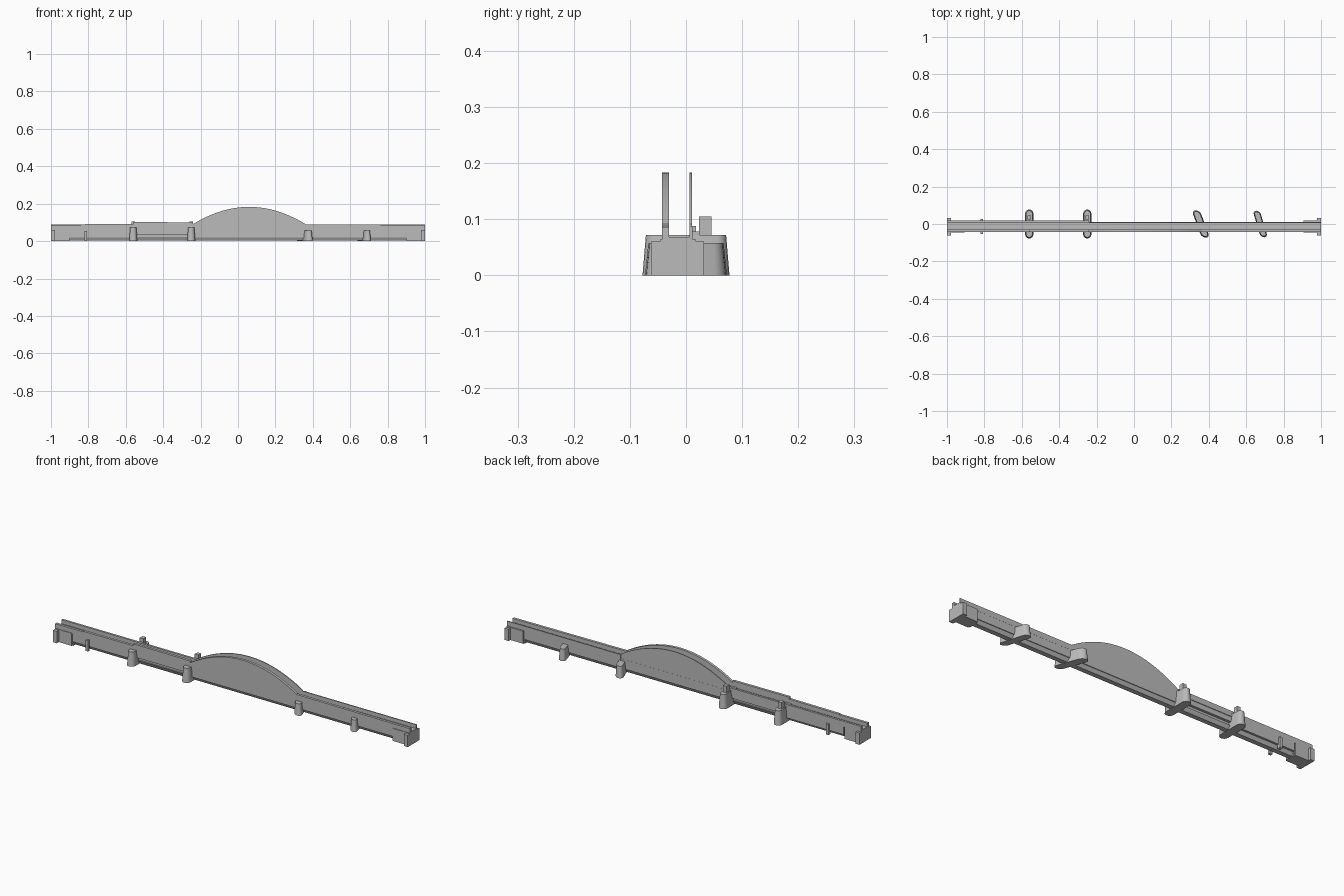
import bpy, bmesh, math
from mathutils import Vector, Matrix

cube = bpy.data.objects.get("Cube")
if cube:
    bpy.data.objects.remove(cube, do_unlink=True)

stone = bpy.data.materials.new("pale grey stone")
stone.diffuse_color = (0.5, 0.5, 0.5, 1)
stone.use_nodes = True
stone.node_tree.nodes["Principled BSDF"].inputs["Base Color"].default_value = (0.5, 0.5, 0.5, 1)


def loft(name, lower, upper):
    """Solid joining two outlines that have the same number of points."""
    bm = bmesh.new()
    a = [bm.verts.new(p) for p in lower]
    b = [bm.verts.new(p) for p in upper]
    bm.faces.new(a)
    bm.faces.new(b)
    n = len(a)
    for i in range(n):
        bm.faces.new((a[i], a[(i + 1) % n], b[(i + 1) % n], b[i]))
    bmesh.ops.recalc_face_normals(bm, faces=bm.faces)
    mesh = bpy.data.meshes.new(name)
    bm.to_mesh(mesh)
    bm.free()
    mesh.materials.append(stone)
    obj = bpy.data.objects.new(name, mesh)
    bpy.context.collection.objects.link(obj)
    return obj


def plate(name, outline, y0, y1):
    """Front-facing outline of (x, z) points given thickness in y."""
    return loft(name, [(x, y0, z) for x, z in outline], [(x, y1, z) for x, z in outline])


def box(name, x0, x1, y0, y1, z0, z1):
    return plate(name, [(x0, z0), (x1, z0), (x1, z1), (x0, z1)], y0, y1)


def arch_top(steps=32):
    """Curved top edge of the main span, from right to left."""
    pts = []
    for i in range(steps + 1):
        x = 0.36 - 0.6 * i / steps
        pts.append((x, 0.183 - 1.02 * (x - 0.06) ** 2))
    return pts


def capsule(x, half_w, y0, y1, z, skew=0.0, segs=8):
    """Round-ended plan outline, sheared along x by skew."""
    pts = []
    for sign, end in ((1, y1 - half_w), (-1, y0 + half_w)):
        for i in range(segs + 1):
            a = math.pi * i / segs + (0 if sign > 0 else math.pi)
            y = end + half_w * math.sin(a)
            pts.append((x + half_w * math.cos(a) - skew * y, y, z))
    return pts


# Deck body, higher clearance between the two large piers
underside = [(-0.9, 0), (-0.9, 0.02), (-0.54, 0.02), (-0.54, 0.035), (-0.27, 0.035),
             (-0.27, 0.02), (0.9, 0.02), (0.9, 0)]
plate("deck_body", [(-1, 0.068), (-1, 0)] + underside + [(1, 0), (1, 0.068)], -0.041, 0.011)

# Tapered beam under the deck
loft("lower_beam",
     [(-0.9, -0.026, 0.002), (0.9, -0.026, 0.002), (0.9, -0.002, 0.002), (-0.9, -0.002, 0.002)],
     [(-0.9, -0.036, 0.021), (0.9, -0.036, 0.021), (0.9, 0.008, 0.021), (-0.9, 0.008, 0.021)])
box("beam_web", -0.54, -0.27, -0.03, 0.002, 0.02, 0.036)

# Side girders rising into the arch
front_edge = [(-0.24, 0.1), (-0.56, 0.102), (-0.56, 0.092), (-0.84, 0.09), (-0.84, 0.087), (-1, 0.087)]
plate("front_girder", [(-1, 0.06), (1, 0.06), (1, 0.086), (0.36, 0.09)] + arch_top() + front_edge,
      -0.043, -0.030)
plate("back_arch", [(-0.24, 0.06), (0.36, 0.06)] + arch_top(), 0.006, 0.0105)
box("back_parapet_right", 0.36, 1, 0.006, 0.0115, 0.06, 0.088)
box("back_parapet_left", -1, -0.24, 0.007, 0.018, 0.06, 0.088)
box("back_wall_left", -0.9, -0.56, 0.010, 0.018, 0.02, 0.07)
box("back_wall_between_piers", -0.56, -0.24, 0.010, 0.015, 0.035, 0.07)

# River piers: two large straight ones and two smaller skewed ones
for name, x, w, h, reach, skew in (
        ("outer_large_pier", -0.56, 0.022, 0.072, 0.0775, 0),
        ("inner_large_pier", -0.25, 0.022, 0.072, 0.0775, 0),
        ("inner_small_pier", 0.357, 0.022, 0.058, 0.073, 0.37),
        ("outer_small_pier", 0.675, 0.019, 0.058, 0.071, 0.3)):
    pier = loft(name, capsule(x, w, -reach, reach, 0, skew),
                capsule(x, w * 0.76, -reach + 0.006, reach - 0.006, h, skew))
    with bpy.context.temp_override(object=pier, selected_objects=[pier],
                                   selected_editable_objects=[pier], active_object=pier):
        bpy.ops.object.shade_smooth_by_angle(angle=math.radians(40))

# Small huts on the back ends of the large piers
for name, x in (("outer_hut", -0.56), ("inner_hut", -0.25)):
    box(name, x - 0.01, x + 0.01, 0.023, 0.045, 0.065, 0.105)
    box(name + "_link", x - 0.016, x + 0.016, 0.008, 0.024, 0.06, 0.078)

# Abutments and end posts
for side, label in ((-1, "right"), (1, "left")):
    def span(a, b):
        return sorted((side * a, side * b))
    box(label + "_abutment", *span(0.905, 0.999), -0.046, 0.018, 0, 0.064)
    box(label + "_front_post", *span(0.978, 1.0), -0.062, -0.04, 0, 0.06)
    box(label + "_back_post", *span(0.978, 1.0), 0.010, 0.032, 0, 0.06)

# Slim buttresses near the right abutment
box("front_buttress", -0.822, -0.808, -0.054, -0.04, 0, 0.055)
box("back_buttress", -0.822, -0.808, 0.010, 0.028, 0, 0.055)
